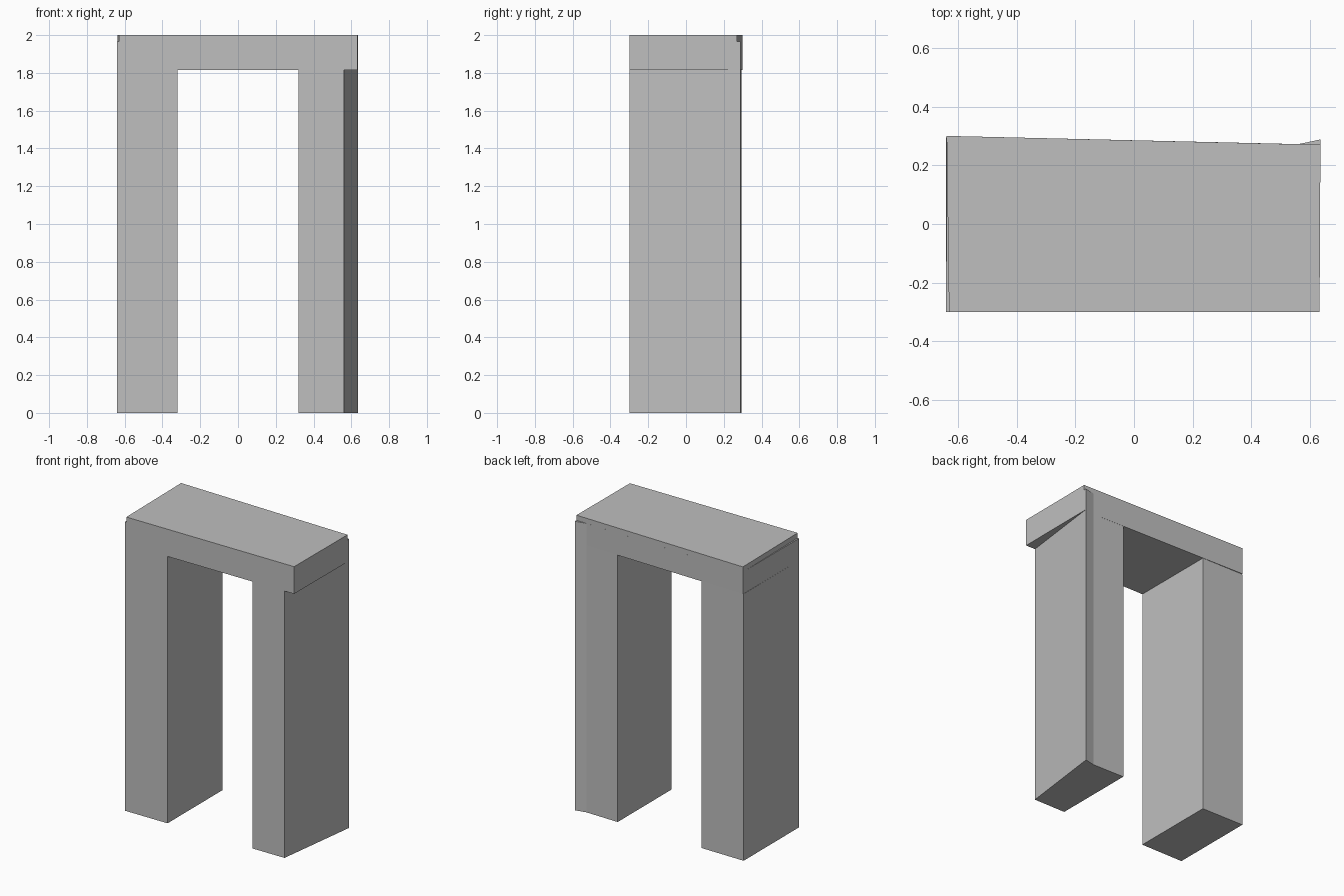
import bpy
import bmesh

cube = bpy.data.objects.get("Cube")
if cube:
    bpy.data.objects.remove(cube, do_unlink=True)

# Single plain grey
grey = bpy.data.materials.new("stone_grey")
grey.use_nodes = True
colour = (0.52, 0.52, 0.52, 1)
grey.diffuse_color = colour
grey.node_tree.nodes["Principled BSDF"].inputs["Base Color"].default_value = colour

FRONT, SPRING, STEP, TOP = -0.3, 1.815, 1.965, 2.0


def prism(name, outline, low, high):
    """Extrude a footprint upwards from low to high."""
    bm = bmesh.new()
    base = bm.faces.new([bm.verts.new((x, y, low)) for x, y in outline])
    top = bmesh.ops.extrude_face_region(bm, geom=[base], use_keep_orig=True)["geom"]
    verts = [v for v in top if isinstance(v, bmesh.types.BMVert)]
    bmesh.ops.translate(bm, verts=verts, vec=(0, 0, high - low))
    bmesh.ops.recalc_face_normals(bm, faces=bm.faces)
    mesh = bpy.data.meshes.new(name)
    bm.to_mesh(mesh)
    bm.free()
    mesh.materials.append(grey)
    obj = bpy.data.objects.new(name, mesh)
    bpy.context.collection.objects.link(obj)
    return obj


# Straight leg on the -x side
prism("right_leg", [(-0.64, FRONT), (-0.32, FRONT), (-0.32, 0.291), (-0.64, 0.295)],
      0, SPRING)

# Leg on the +x side, with a slanted outer face and a flared back corner
prism("left_leg", [(0.32, FRONT), (0.56, FRONT), (0.635, 0.288), (0.56, 0.272), (0.32, 0.277)],
      0, SPRING)

# Lintel across both legs, sharing the flared back corner
prism("lintel", [(-0.64, FRONT), (0.632, FRONT), (0.635, 0.288), (0.56, 0.272), (-0.638, 0.3)],
      SPRING, STEP)

# Thin cap with slightly skewed ends
prism("cap", [(-0.63, FRONT), (0.632, FRONT), (0.635, 0.27), (-0.638, 0.3)],
      STEP, TOP)
